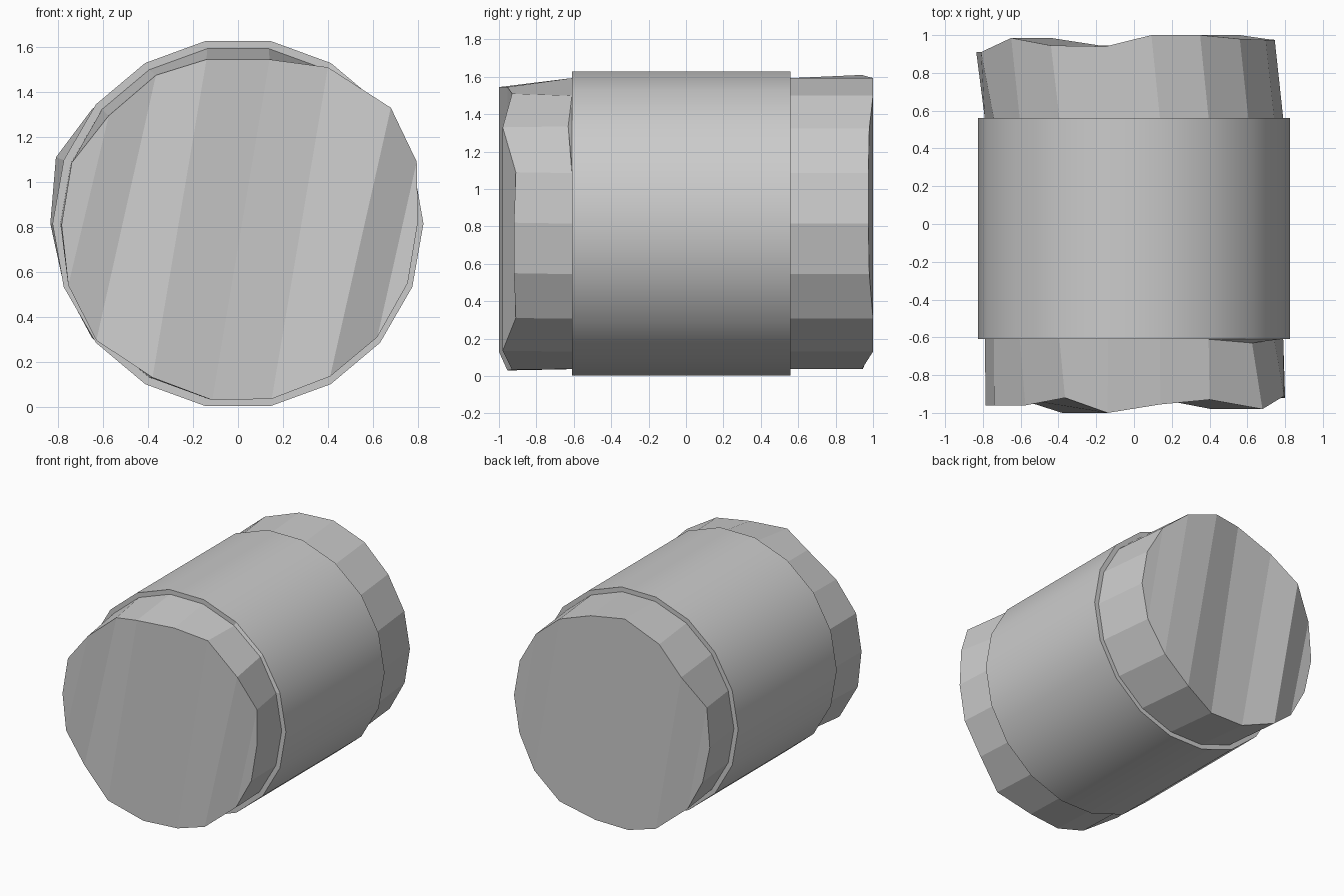
import bpy, math

if "Cube" in bpy.data.objects:
    bpy.data.objects.remove(bpy.data.objects["Cube"])

N = 18
CZ = 0.815          # height of the log's axis
Y_FRONT, Y_BACK = -0.61, 0.56


def ring(radius, y, cx=0.0):
    return [(cx + radius * math.cos(2 * math.pi * i / N), y,
             CZ + radius * math.sin(2 * math.pi * i / N)) for i in range(N)]


def make(name, rings, cap=None, flip=False):
    """Loft between rings; cap = index sum of opposite points joined by the end strips."""
    verts = [v for r in rings for v in r]
    faces = []
    for k in range(len(rings) - 1):
        for i in range(N):
            j = (i + 1) % N
            faces.append((k * N + i, k * N + j, (k + 1) * N + j, (k + 1) * N + i))
    if cap is not None:
        base = (len(rings) - 1) * N
        start = (cap - N + 1) // 2 if cap >= N else 0
        for i in range(start, start + N // 2 - 1):
            a, b = i % N, (i + 1) % N
            faces.append(tuple(base + q for q in (a, b, (cap - i - 1) % N, (cap - i) % N)))
    if flip:
        faces = [f[::-1] for f in faces]
    mesh = bpy.data.meshes.new(name)
    mesh.from_pydata(verts, [], faces)
    mesh.update()
    obj = bpy.data.objects.new(name, mesh)
    bpy.context.collection.objects.link(obj)
    return obj


# Smooth bark sleeve round the middle
bark = make("bark_sleeve", [ring(0.825, Y_FRONT), ring(0.825, Y_BACK)], flip=True)
bpy.context.view_layer.objects.active = bark
bark.select_set(True)
bpy.ops.object.shade_smooth_by_angle(angle=math.radians(30))

# Front cut end: outline, and the depth of each fold line
front_xz = [(.80, .82), (.795, 1.09), (.68, 1.33), (.40, 1.51), (.14, 1.545), (-.14, 1.545),
            (-.365, 1.475), (-.575, 1.295), (-.74, 1.085), (-.785, .81), (-.755, .54),
            (-.63, .295), (-.38, .13), (-.115, .03), (.15, .035), (.41, .135), (.62, .31), (.755, .55)]
front_y = [-.92, -.91, -.98, -.93, -.955, -1.0, -.92, -.96, -.96]
front = [(x, front_y[min(i, 17 - i)], z) for i, (x, z) in enumerate(front_xz)]
collar = ring(0.79, Y_FRONT)
collar[2] = (0.625, -0.63, 1.335)
make("front_cut_end", [ring(0.825, Y_FRONT), collar, front], cap=17)

# Back cut end: shifted ring with its own fold lines
back_y = {1: .975, 2: .98, 3: 1.0, 4: 1.0, 5: .94, 6: .945, 7: .985, 8: .91, 9: .91}
back = []
for i, (x, _, z) in enumerate(ring(0.79, 0, -0.045)):
    key = i if 1 <= i <= 9 else (19 - i) % N
    back.append((x, back_y[key], z))
back[5] = (-.15, .94, 1.61)
back[8] = (-.81, .91, 1.11)
back[10] = (-.775, .91, .54)
make("back_cut_end", [ring(0.825, Y_BACK), ring(0.79, Y_BACK), back], cap=19, flip=True)
